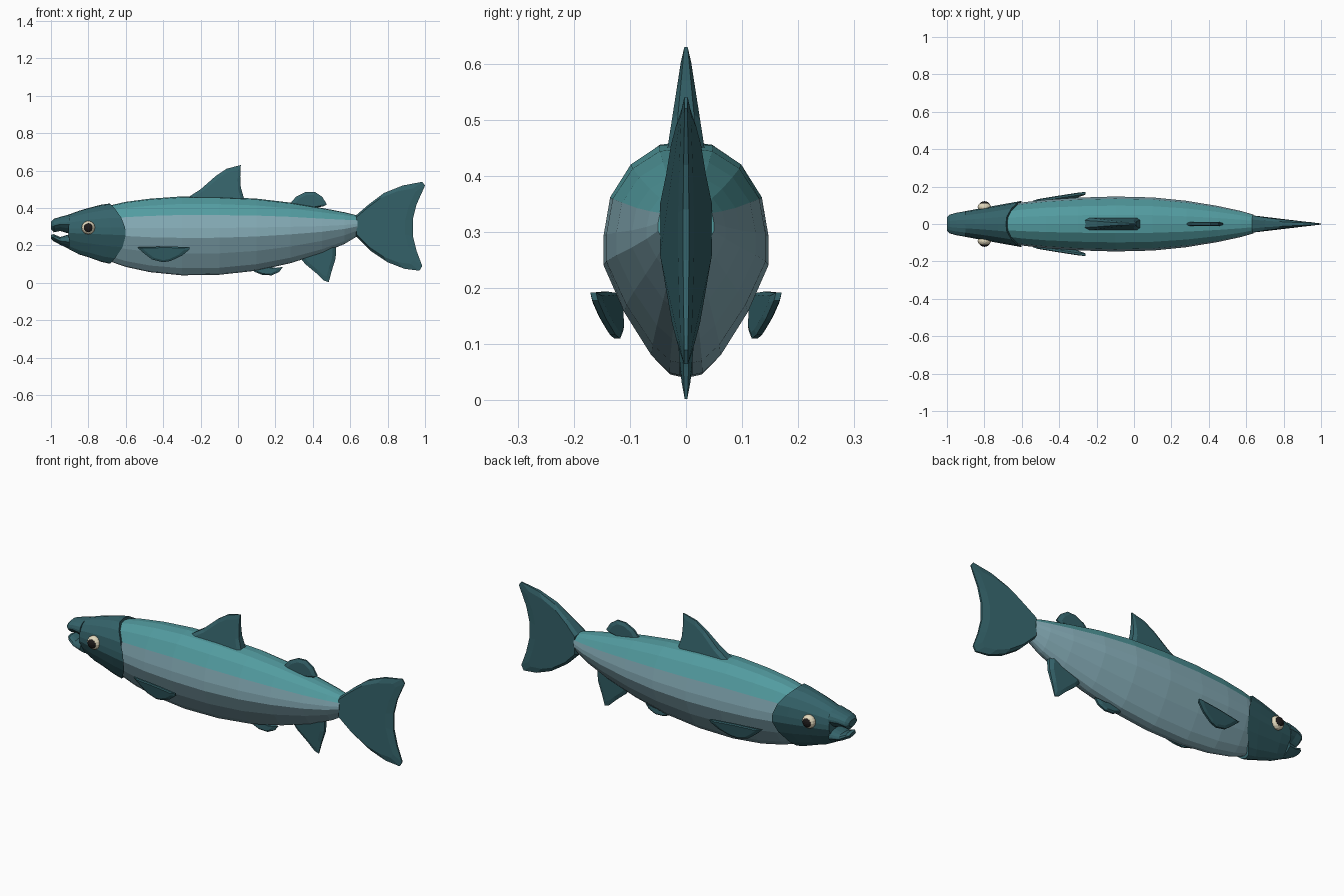
import bpy, bmesh
from mathutils import Vector

if "Cube" in bpy.data.objects:
    bpy.data.objects.remove(bpy.data.objects["Cube"])


def material(name, rgb):
    m = bpy.data.materials.new(name)
    m.diffuse_color = (*rgb, 1)
    m.use_nodes = True
    m.node_tree.nodes["Principled BSDF"].inputs["Base Color"].default_value = m.diffuse_color
    return m


DARK = material("dark_teal", (0.035, 0.125, 0.145))
BACK = material("teal_back", (0.085, 0.33, 0.35))
BELLY = material("pale_belly", (0.24, 0.42, 0.48))
CREAM = material("cream", (0.75, 0.68, 0.5))
BLACK = material("black", (0.012, 0.01, 0.01))


def finish(bm, name, mats):
    bmesh.ops.recalc_face_normals(bm, faces=bm.faces)
    me = bpy.data.meshes.new(name)
    bm.to_mesh(me)
    bm.free()
    for m in mats:
        me.materials.append(m)
    ob = bpy.data.objects.new(name, me)
    bpy.context.collection.objects.link(ob)
    return ob


# Egg-shaped half section (width, height), top to bottom, mirrored to a full ring
HALF = [(0, 1), (.33, .97), (.67, .81), (.92, .53), (1, .2), (1, -.05),
        (.75, -.45), (.42, -.82), (.2, -.97), (0, -1)]
RING = HALF + [(-u, v) for u, v in HALF[-2:0:-1]]


def loft(name, rings, mats, lower_from=None):
    """rings: (x, top, bottom, half width, backward sweep of the rim)"""
    bm = bmesh.new()
    rows = []
    for x, top, bot, hw, sweep in rings:
        mid, h = (top + bot) / 2, (top - bot) / 2
        rows.append([bm.verts.new((x - sweep * v * v, u * hw, mid + v * h))
                     for u, v in RING])
    n = len(RING)
    for a, b in zip(rows, rows[1:]):
        for i in range(n):
            j = (i + 1) % n
            f = bm.faces.new((a[i], a[j], b[j], b[i]))
            if lower_from is not None:
                f.material_index = int((RING[i][1] + RING[j][1]) / 2 < lower_from)
    bm.faces.new(rows[0])
    bm.faces.new(rows[-1])
    return finish(bm, name, mats)


def fin(name, pts, anchor, thick, edge, inner=.75, place=None):
    """Blade with a thin rim and a thicker core; thick/edge give half thickness at (x, z)"""
    bm = bmesh.new()
    core = [(anchor[0] + (x - anchor[0]) * inner, anchor[1] + (z - anchor[1]) * inner)
            for x, z in pts]
    place = place or (lambda x, z: 0)
    n = len(pts)
    sides = []
    for s in (-1, 1):
        rim = [bm.verts.new((x, place(x, z) + s * edge * thick(x, z), z)) for x, z in pts]
        mid = [bm.verts.new((x, place(x, z) + s * thick(x, z), z)) for x, z in core]
        for i in range(n):
            j = (i + 1) % n
            bm.faces.new((rim[i], rim[j], mid[j], mid[i]))
        bm.faces.new(mid)
        sides.append(rim)
    a, b = sides
    for i in range(n):
        j = (i + 1) % n
        bm.faces.new((a[i], a[j], b[j], b[i]))
    return finish(bm, name, [DARK])


# Body
loft("body", [(-.78, .385, .15, .07, 0), (-.68, .415, .113, .1, 0), (-.6, .433, .085, .115, 0),
              (-.47, .45, .057, .13, 0), (-.3, .462, .04, .141, 0), (-.1, .46, .043, .147, 0),
              (.1, .45, .065, .142, 0), (.28, .429, .105, .124, 0), (.45, .40, .158, .096, 0),
              (.57, .377, .208, .07, 0), (.64, .36, .25, .05, 0)], [BACK, BELLY], .4)

# Head with swept gill covers, and the open jaws
loft("head", [(-.905, .365, .18, .068, 0), (-.84, .385, .152, .08, .01),
              (-.78, .4, .137, .091, .02), (-.68, .418, .112, .109, .05),
              (-.6, .424, .102, .123, .085)], [DARK])
loft("upper_jaw", [(-.9, .366, .262, .068, 0), (-.95, .353, .277, .06, 0),
                   (-.985, .342, .27, .05, 0), (-1, .325, .288, .035, 0)], [DARK])
loft("lower_jaw", [(-.9, .26, .18, .066, 0), (-.95, .245, .203, .055, 0),
                   (-.985, .26, .222, .042, 0), (-1, .256, .236, .025, 0)], [DARK])

# Fins along the centre line
fin("dorsal_fin", [(-.27, .455), (-.2, .5), (-.12, .57), (-.06, .61), (.015, .63),
                   (.012, .57), (.015, .51), (.035, .44), (-.12, .44)], (-.08, .45),
    lambda x, z: .033 - .028 * (z - .45) / .18, .6, .85)
fin("rear_dorsal_fin", [(.28, .425), (.31, .46), (.36, .485), (.41, .487), (.45, .46),
                        (.475, .42), (.46, .41), (.41, .4), (.3, .41)], (.38, .42),
    lambda x, z: .012, .4)
fin("belly_fin", [(.06, .09), (.09, .058), (.13, .042), (.18, .04), (.22, .058),
                  (.24, .085), (.2, .08), (.15, .09), (.1, .1)], (.14, .07),
    lambda x, z: .012, .4)
fin("anal_fin", [(.32, .15), (.36, .1), (.42, .05), (.46, .012), (.485, .003), (.5, .06),
                 (.522, .13), (.525, .2), (.4, .18)], (.43, .16),
    lambda x, z: .005 + .09 * max(z, 0), .45, .8)
fin("tail_fin", [(.63, .36), (.7, .42), (.78, .48), (.88, .52), (.985, .54), (1, .52),
                 (.955, .42), (.935, .34), (.935, .25), (.955, .17), (.985, .09), (.97, .065),
                 (.89, .075), (.8, .11), (.71, .17), (.63, .25)], (.66, .305),
    lambda x, z: .048 - .043 * ((x - .63) / .37) ** .7 if x > .63 else .048, .5, .85)

# Side fins, flaring outward to the rear
for s, side in ((-1, "left"), (1, "right")):
    fin(side + "_side_fin", [(-.54, .19), (-.5, .155), (-.46, .125), (-.4, .11), (-.36, .117),
                             (-.3, .145), (-.26, .178), (-.26, .192), (-.4, .194)], (-.4, .165),
        lambda x, z: .01, .5, .8,
        lambda x, z, s=s: s * (.12 + (x + .54) * .16 + (z - .19) * .25))

# Eyes: cream ball with a dark pupil
for s, side in ((-1, "left"), (1, "right")):
    for part, r, depth, y, m in (("eye", .036, .028, .09, CREAM), ("pupil", .025, .016, .106, BLACK)):
        bm = bmesh.new()
        bmesh.ops.create_uvsphere(bm, u_segments=16, v_segments=8, radius=1)
        for v in bm.verts:
            v.co = Vector((v.co.x * r - .8, s * y + v.co.y * depth, v.co.z * r + .295))
        finish(bm, side + "_" + part, [m])
